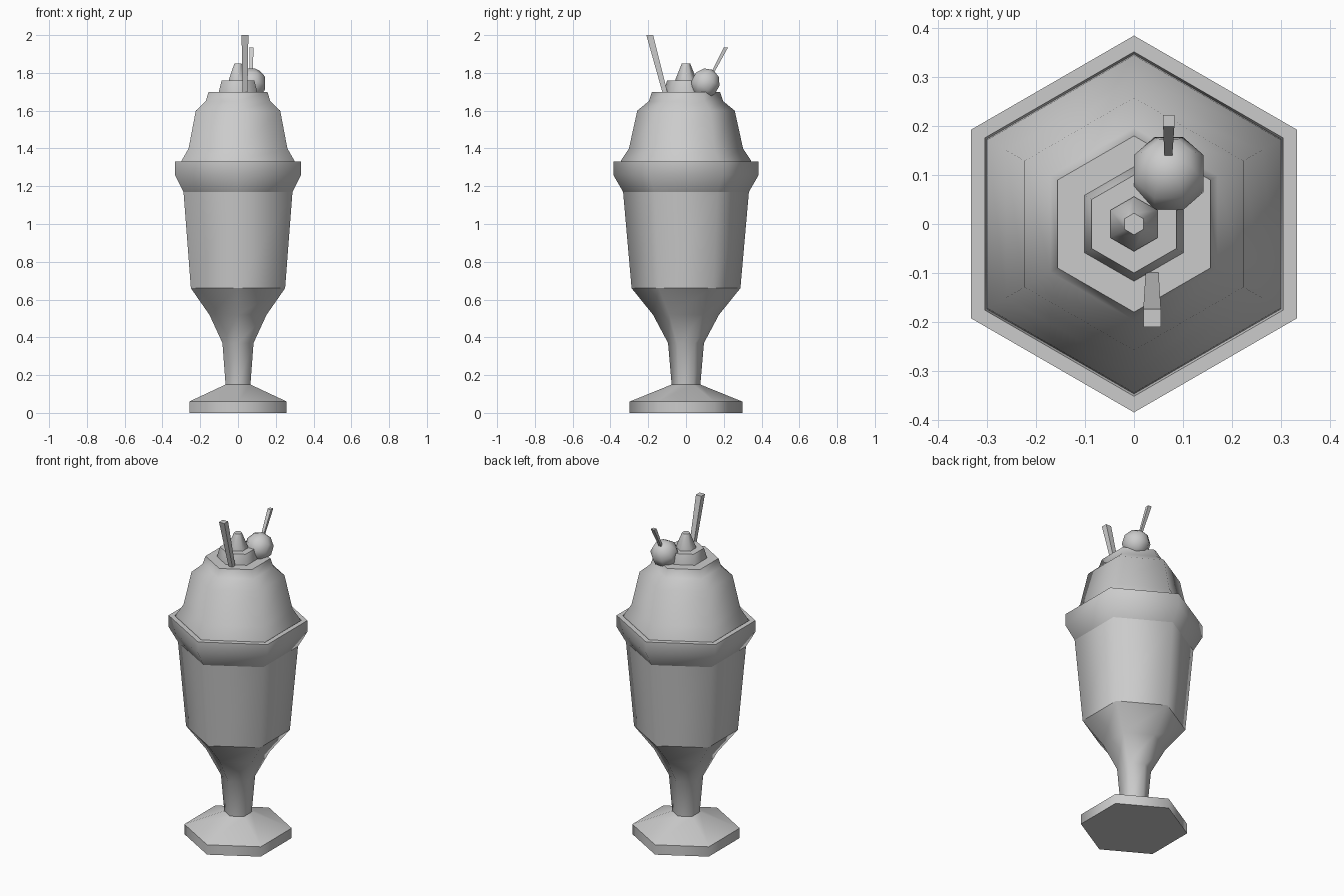
import bpy, bmesh, math
from mathutils import Vector, Matrix

if "Cube" in bpy.data.objects:
    bpy.data.objects.remove(bpy.data.objects["Cube"])


def finish(name, bm):
    bmesh.ops.recalc_face_normals(bm, faces=bm.faces)
    me = bpy.data.meshes.new(name)
    bm.to_mesh(me)
    bm.free()
    ob = bpy.data.objects.new(name, me)
    bpy.context.collection.objects.link(ob)
    return ob


def hex_lathe(name, profile, sharp=()):
    """Six-sided turned part; profile is (corner radius, z), sharp lists crease rings."""
    bm = bmesh.new()
    rings = []
    for r, z in profile:
        rings.append([bm.verts.new((r * math.cos(a), r * math.sin(a), z))
                      for a in (math.radians(30 + 60 * i) for i in range(6))])
    for a, b in zip(rings, rings[1:]):
        for i in range(6):
            j = (i + 1) % 6
            bm.faces.new((a[i], a[j], b[j], b[i])).smooth = True
    bm.faces.new(rings[0][::-1])
    bm.faces.new(rings[-1])
    for k in (0, len(rings) - 1, *sharp):
        for i in range(6):
            bm.edges.get((rings[k][i], rings[k][(i + 1) % 6])).smooth = False
    return finish(name, bm)


def stick(name, p0, p1, w0, w1):
    """Square tapered stick with level ends."""
    bm = bmesh.new()
    ends = []
    for p, w in ((p0, w0), (p1, w1)):
        ends.append([bm.verts.new(Vector(p) + Vector((x * w / 2, y * w / 2, 0)))
                     for x, y in ((-1, -1), (1, -1), (1, 1), (-1, 1))])
    a, b = ends
    for i in range(4):
        j = (i + 1) % 4
        bm.faces.new((a[i], a[j], b[j], b[i]))
    bm.faces.new(a[::-1])
    bm.faces.new(b)
    return finish(name, bm)


# Glass: foot, stem, bowl and rim
hex_lathe("glass", [(0.298, 0), (0.298, 0.06), (0.076, 0.15), (0.095, 0.37),
                    (0.175, 0.52), (0.288, 0.66), (0.333, 1.17), (0.385, 1.26),
                    (0.385, 1.33), (0.352, 1.33), (0.345, 1.305)],
          sharp=(1, 2, 5, 6, 8, 9))

# Whipped cream in three tiers
hex_lathe("cream", [(0.348, 1.305), (0.345, 1.335), (0.302, 1.40), (0.258, 1.60),
                    (0.197, 1.65), (0.18, 1.70)])
hex_lathe("cream_swirl", [(0.117, 1.69), (0.117, 1.70), (0.10, 1.76)])
hex_lathe("cream_tip", [(0.056, 1.755), (0.056, 1.765), (0.022, 1.85)])

# Cherry, tilted back
bm = bmesh.new()
bmesh.ops.create_uvsphere(
    bm, u_segments=8, v_segments=5, radius=0.081,
    matrix=Matrix.Translation((0.071, 0.103, 1.745))
    @ Matrix.Rotation(math.radians(-29), 4, 'X')
    @ Matrix.Rotation(math.radians(22.5), 4, 'Z'))
for f in bm.faces:
    f.smooth = True
finish("cherry", bm)

# Cherry stem and straw
stick("cherry_stem", (0.07, 0.135, 1.79), (0.071, 0.211, 1.935), 0.015, 0.023)
stick("straw", (0.037, -0.107, 1.68), (0.037, -0.192, 2.0), 0.026, 0.036)
